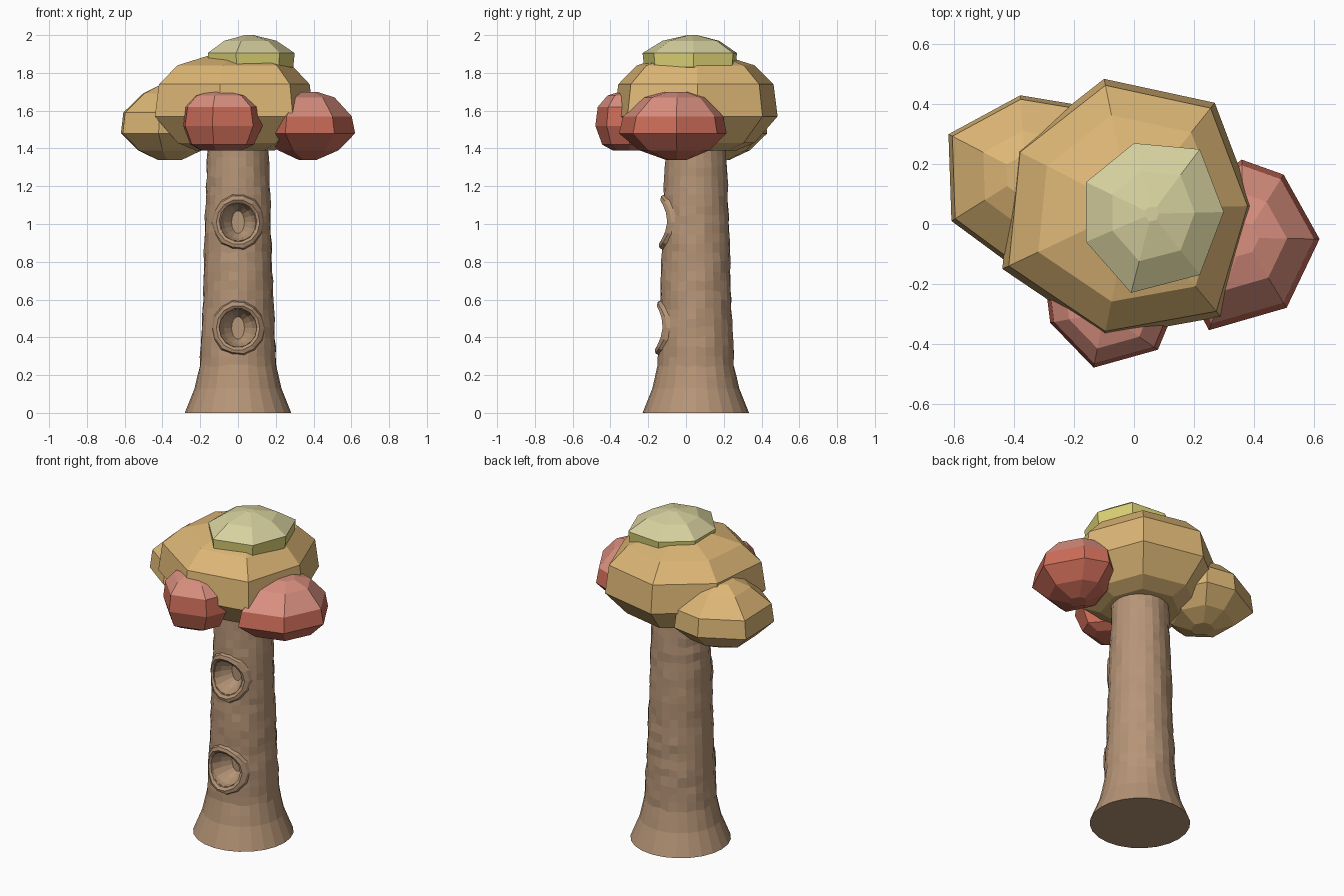
import bpy, bmesh, math, random
from mathutils import Vector

random.seed(4)
if "Cube" in bpy.data.objects:
    bpy.data.objects.remove(bpy.data.objects["Cube"], do_unlink=True)


def material(name, red, green, blue):
    """Flat colour given as display values, stored as linear."""
    colour = [(c / 255) ** 2.2 for c in (red, green, blue)] + [1]
    mat = bpy.data.materials.new(name)
    mat.use_nodes = True
    mat.diffuse_color = colour
    shader = mat.node_tree.nodes["Principled BSDF"]
    shader.inputs["Base Color"].default_value = colour
    shader.inputs["Roughness"].default_value = 0.9
    return mat


bark = material("bark brown", 180, 147, 118)
tan = material("autumn tan", 220, 181, 117)
red = material("autumn red", 203, 108, 89)
pink = material("pale red", 216, 142, 126)
yellow = material("yellow green", 220, 210, 117)
pale = material("pale yellow green", 214, 208, 157)


def loft(name, rings, mats, closed=False):
    """Skin a series of equal rings; cap the ends or join them into a loop."""
    bm = bmesh.new()
    loops = [[bm.verts.new(p) for p in ring] for ring in rings]
    pairs = list(zip(loops, loops[1:]))
    if closed:
        pairs.append((loops[-1], loops[0]))
    else:
        bm.faces.new(loops[0])
        bm.faces.new(loops[-1])
    for low, high in pairs:
        for i in range(len(low)):
            j = (i + 1) % len(low)
            bm.faces.new((low[i], low[j], high[j], high[i]))
    bmesh.ops.recalc_face_normals(bm, faces=bm.faces)
    # Upward faces take the second colour
    for face in bm.faces:
        if len(mats) > 1 and face.normal.z > 0.5:
            face.material_index = 1
    mesh = bpy.data.meshes.new(name)
    bm.to_mesh(mesh)
    bm.free()
    for mat in mats:
        mesh.materials.append(mat)
    obj = bpy.data.objects.new(name, mesh)
    bpy.context.collection.objects.link(obj)
    return obj


def ellipse(count, width, height):
    for i in range(count):
        a = math.tau * i / count
        yield width * math.cos(a), height * math.sin(a)


# Trunk: flared foot, gentle taper and rough bark
TRUNK_Y = 0.052
PROFILE = [(0, 0.282), (0.13, 0.23), (0.25, 0.203), (0.6, 0.187),
           (1.0, 0.175), (1.4, 0.161), (1.55, 0.155)]


def trunk_radius(z):
    for (z0, r0), (z1, r1) in zip(PROFILE, PROFILE[1:]):
        if z <= z1:
            return r0 + (r1 - r0) * (z - z0) / (z1 - z0)
    return PROFILE[-1][1]


heights = [0, 0.07, 0.13, 0.19] + [0.25 + 0.05 * i for i in range(27)]
trunk_rings = []
for z in heights:
    rough = 0.004 if z > 0.2 else 0
    ring = []
    for x, y in ellipse(24, 1, 1):
        r = trunk_radius(z) + random.uniform(-rough, rough)
        lift = random.uniform(-rough, rough) * 2
        ring.append((r * x, TRUNK_Y + r * y, z + lift))
    trunk_rings.append(ring)
trunk = loft("trunk", trunk_rings, [bark])

# Knot holes: funnel cut into the trunk, with a raised rim wrapped round it
RIM = [(0.098, -0.03), (0.1, 0.008), (0.115, 0.02), (0.13, 0.016), (0.143, -0.015)]
for place, zc in (("lower", 0.45), ("upper", 1.01)):
    funnel = []
    for y, w, h in ((-0.3, 0.1, 0.1), (-0.11, 0.1, 0.1), (-0.06, 0.075, 0.085), (-0.01, 0.034, 0.06)):
        funnel.append([(x, y, zc + z) for x, z in ellipse(16, w, h)])
    cutter = loft("hole_cutter", funnel, [bark])
    cutter.hide_render = True
    cut = trunk.modifiers.new("hole", "BOOLEAN")
    cut.operation = "DIFFERENCE"
    cut.solver = "EXACT"
    cut.object = cutter
    bpy.context.view_layer.objects.active = trunk
    bpy.ops.object.modifier_apply(modifier=cut.name)
    bpy.data.objects.remove(cutter, do_unlink=True)

    rim_rings = []
    for i in range(14):
        a = math.tau * i / 14
        wobble = random.uniform(0.97, 1.06)
        ring = []
        for k, (r, out) in enumerate(RIM):
            r *= wobble if k > 2 else 1
            x, z = r * math.cos(a), zc + r * math.sin(a) * 1.04
            front = TRUNK_Y - math.sqrt(max(trunk_radius(z) ** 2 - x * x, 0))
            ring.append((x, front - out, z))
        rim_rings.append(ring)
    loft(place + "_knot_rim", rim_rings, [bark], closed=True)


# Foliage clumps: a faceted plan outline scaled through several levels
def clump(name, mats, outline, levels):
    points = [Vector(p) for p in outline]
    centre = sum(points, Vector((0, 0))) / len(points)
    rings = []
    for z, scale in levels:
        ring = [centre + (p - centre) * scale for p in points]
        rings.append([(p.x, p.y, z) for p in ring])
    return loft(name, rings, mats)


clump("main_foliage", [tan],
      [(0.4, 0.06), (0.27, 0.405), (-0.1, 0.485), (-0.4, 0.25),
       (-0.44, -0.15), (-0.1, -0.38), (0.29, -0.31)],
      [(1.39, 0.5), (1.43, 0.72), (1.57, 1), (1.74, 0.95), (1.84, 0.72), (1.89, 0.35)])

clump("left_back_foliage", [tan],
      [(-0.1, 0.2), (-0.2, 0.4), (-0.38, 0.43), (-0.62, 0.3),
       (-0.61, 0.01), (-0.42, -0.13), (-0.2, -0.05)],
      [(1.34, 0.25), (1.39, 0.65), (1.48, 1), (1.59, 0.95), (1.69, 0.55), (1.73, 0.25)])

clump("side_red_foliage", [red, pink],
      [(0.62, -0.05), (0.5, 0.165), (0.36, 0.215), (0.2, 0.1),
       (0.13, -0.12), (0.25, -0.355), (0.51, -0.28)],
      [(1.34, 0.2), (1.39, 0.65), (1.48, 1), (1.57, 0.93), (1.67, 0.57), (1.7, 0.2)])

clump("front_red_foliage", [red, pink],
      [(0.13, -0.3), (0, -0.15), (-0.2, -0.15), (-0.29, -0.25),
       (-0.28, -0.33), (-0.135, -0.48), (0.08, -0.42)],
      [(1.39, 0.5), (1.42, 0.8), (1.52, 1), (1.62, 0.93), (1.68, 0.65), (1.7, 0.3)])

clump("crown_foliage", [yellow, pale],
      [(0.3, 0.04), (0.22, 0.25), (0, 0.27), (-0.16, 0.14),
       (-0.16, -0.06), (-0.01, -0.23), (0.22, -0.17)],
      [(1.8, 0.85), (1.83, 0.97), (1.905, 1), (1.97, 0.6), (2.0, 0.1)])
